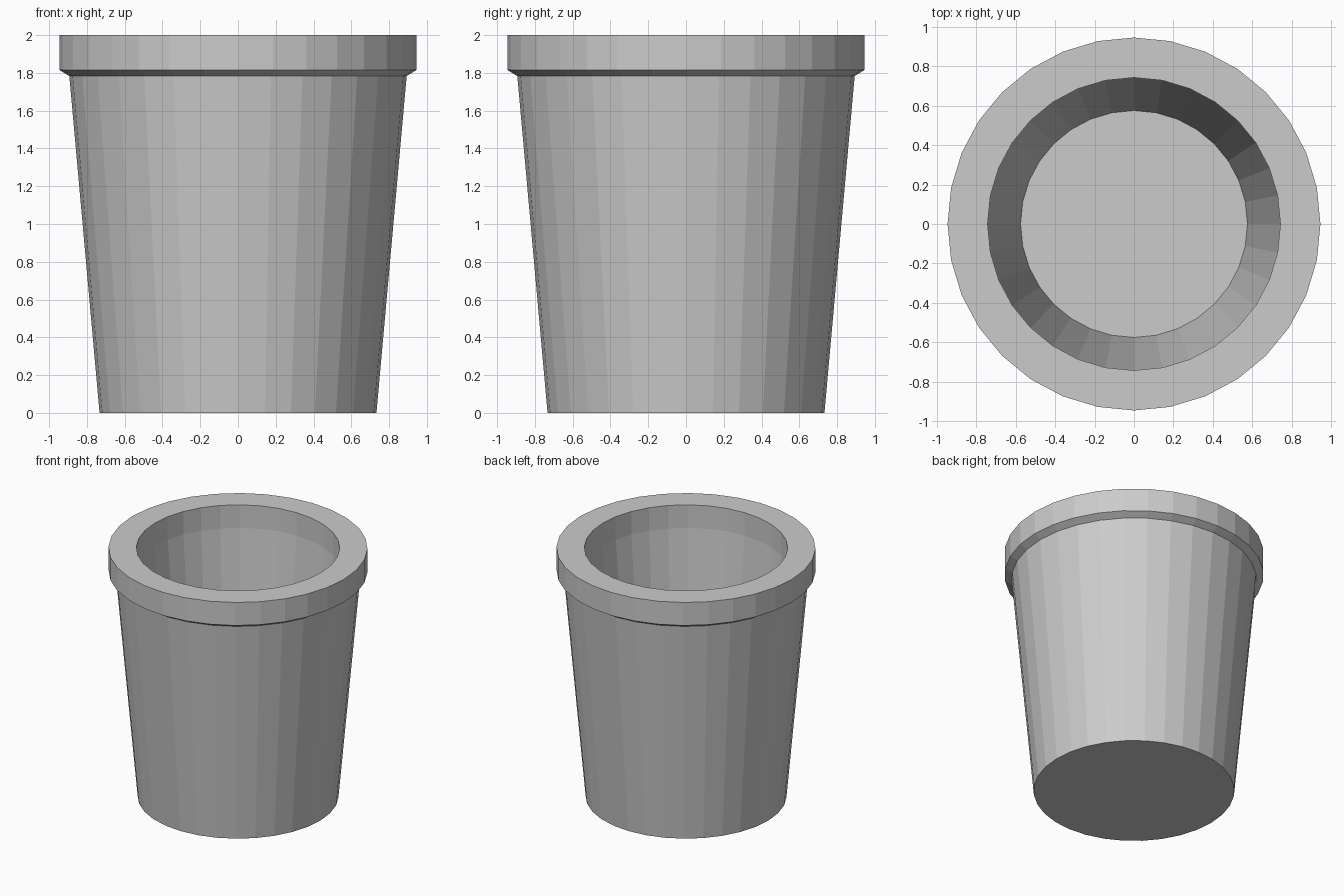
import bpy, bmesh, math

if "Cube" in bpy.data.objects:
    bpy.data.objects.remove(bpy.data.objects["Cube"])

SIDES = 32

# Half profile (radius, z): outer base, tapered wall, rim, inner lip, tapered inside, floor
PROFILE = [
    (0.733, 0.0),
    (0.893, 1.783),
    (0.945, 1.815),
    (0.945, 2.0),
    (0.742, 2.0),
    (0.742, 1.815),
    (0.575, 0.10),
]


def lathe(name, profile, sides):
    """Spin a profile into a flat-faced closed solid."""
    bm = bmesh.new()
    rings = []
    for r, z in profile:
        rings.append([bm.verts.new((r * math.cos(2 * math.pi * i / sides),
                                    r * math.sin(2 * math.pi * i / sides), z))
                      for i in range(sides)])
    for a, b in zip(rings, rings[1:]):
        for i in range(sides):
            j = (i + 1) % sides
            bm.faces.new((a[i], a[j], b[j], b[i]))
    # Underside and inner floor
    bm.faces.new(list(reversed(rings[0])))
    bm.faces.new(rings[-1])
    bmesh.ops.recalc_face_normals(bm, faces=bm.faces)
    mesh = bpy.data.meshes.new(name)
    bm.to_mesh(mesh)
    bm.free()
    obj = bpy.data.objects.new(name, mesh)
    bpy.context.collection.objects.link(obj)
    return obj


# Plant pot
lathe("plant_pot", PROFILE, SIDES)
